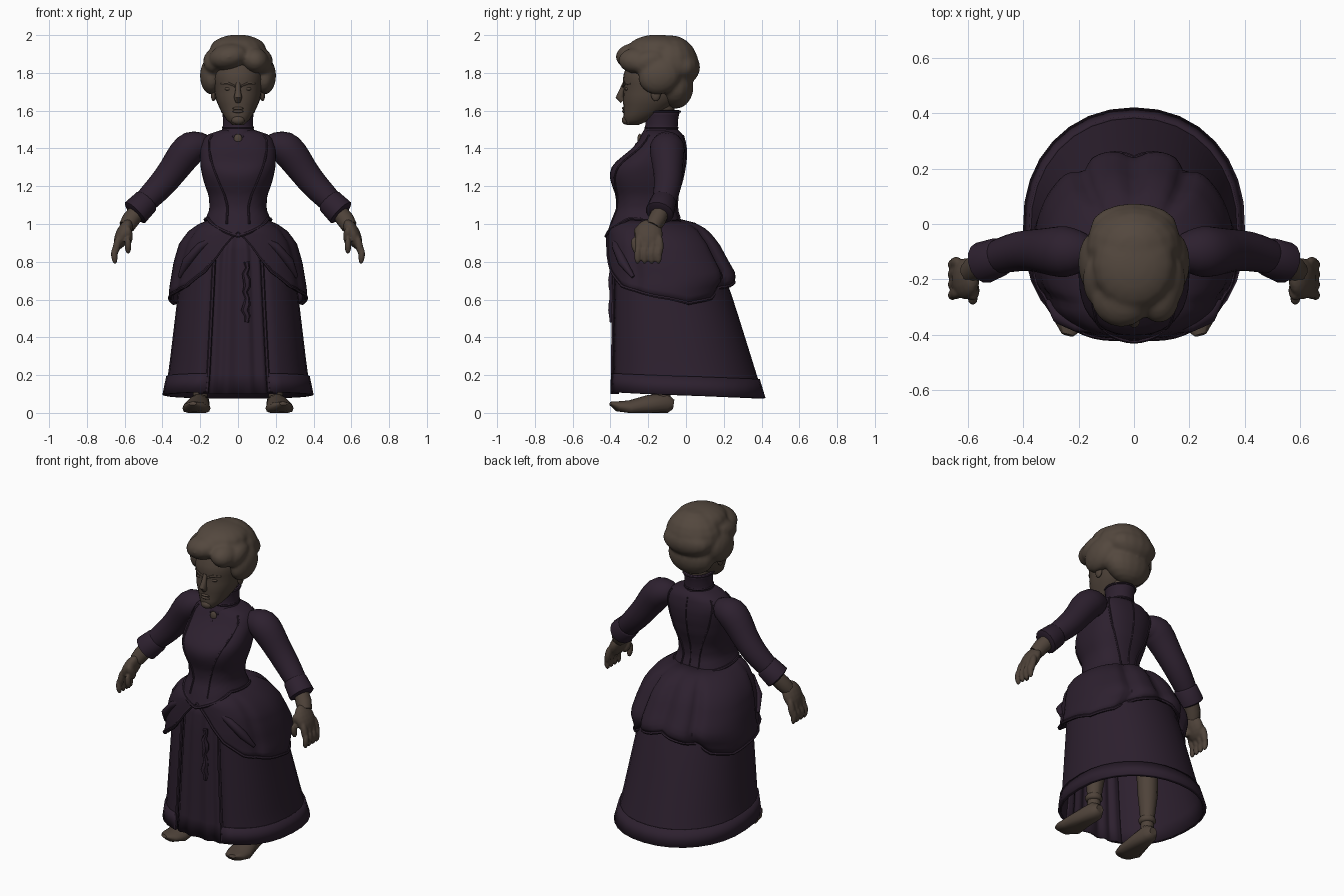
import bpy, bmesh
from math import sin, cos, exp, pi, radians
from mathutils import Matrix, Vector, Euler

cube = bpy.data.objects.get("Cube")
if cube:
    bpy.data.objects.remove(cube, do_unlink=True)


def material(name, rgb):
    m = bpy.data.materials.new(name)
    m.use_nodes = True
    m.diffuse_color = (*rgb, 1)
    m.node_tree.nodes["Principled BSDF"].inputs["Base Color"].default_value = (*rgb, 1)
    return m


DRESS = material("dark_plum", (.026, .0145, .028))
SKIN = material("brown_skin", (.078, .056, .042))
HAIR = material("grey_brown_hair", (.087, .064, .048))
parts = []
SIDES = (("left", 1), ("right", -1))


def finish(bm, name, mat, thickness=0, subdivide=0):
    me = bpy.data.meshes.new(name)
    bm.to_mesh(me)
    bm.free()
    ob = bpy.data.objects.new(name, me)
    bpy.context.collection.objects.link(ob)
    me.materials.append(mat)
    if thickness:
        mod = ob.modifiers.new("thickness", 'SOLIDIFY')
        mod.thickness, mod.offset = thickness, -1
    if subdivide:
        mod = ob.modifiers.new("round", 'SUBSURF')
        mod.levels = mod.render_levels = subdivide
    parts.append(ob)
    return ob


def lookup(table, t):
    """Linear interpolation of the rows of a table by their first column."""
    if t <= table[0][0]:
        return table[0][1:]
    for a, b in zip(table, table[1:]):
        if t <= b[0]:
            f = (t - a[0]) / (b[0] - a[0])
            return [p + (q - p) * f for p, q in zip(a[1:], b[1:])]
    return table[-1][1:]


def surf(table, deg, z, off=0, pf=.8, pb=.95):
    """Point of a squarish body section; deg is counted from the front."""
    rx, yf, yb = lookup(table, z)
    c, s = sin(radians(deg)), -cos(radians(deg))
    p = pf if s < 0 else pb
    mid, half = (yf + yb) / 2, (yb - yf) / 2 + off
    x = (rx + off) * abs(c) ** p * (1 if c > 0 else -1)
    return Vector((x, mid + half * abs(s) ** p * (1 if s > 0 else -1), z))


def sheet(name, fn, nu, nv, mat, thickness=.01, closed=False, cap=False):
    bm = bmesh.new()
    cols = [[bm.verts.new(fn(i / nu, j / nv)) for j in range(nv + 1)]
            for i in range(nu if closed else nu + 1)]
    for i in range(nu):
        a, b = cols[i], cols[(i + 1) % len(cols)]
        for j in range(nv):
            bm.faces.new((a[j], b[j], b[j + 1], a[j + 1]))
    if cap:
        bm.faces.new([c[-1] for c in cols])
        bm.faces.new([c[0] for c in reversed(cols)])
    return finish(bm, name, mat, thickness)


def limb(name, path, mat, sx=1, ref=(0, 1, 0), n=10, subdivide=0):
    """Tapered tube along points (x, y, z, radius[, second radius])."""
    bm = bmesh.new()
    pts = [Vector(p[:3]) for p in path]
    rings = []
    for i, p in enumerate(path):
        t = (pts[min(i + 1, len(pts) - 1)] - pts[max(i - 1, 0)]).normalized()
        side = t.cross(Vector(ref)).normalized()
        up = side.cross(t)
        ring = []
        for k in range(n):
            a = 2 * pi * k / n
            q = pts[i] + side * p[3] * cos(a) + up * p[-1] * sin(a)
            ring.append(bm.verts.new((q.x * sx, q.y, max(q.z, 0))))
        rings.append(ring)
    for a, b in zip(rings, rings[1:]):
        for k in range(n):
            bm.faces.new((a[k], a[(k + 1) % n], b[(k + 1) % n], b[k]))
    bm.faces.new(rings[0])
    bm.faces.new(rings[-1])
    bmesh.ops.recalc_face_normals(bm, faces=bm.faces)
    return finish(bm, name, mat, 0, subdivide)


def add_ball(bm, loc, size, rot=(0, 0, 0), sx=1):
    m = (Matrix.Scale(sx, 4, (1, 0, 0)) @ Matrix.Translation(loc)
         @ Euler(rot).to_matrix().to_4x4() @ Matrix.Diagonal((*size, 1)))
    bmesh.ops.create_uvsphere(bm, u_segments=16, v_segments=10, radius=1, matrix=m)


def blob(name, loc, size, mat, rot=(0, 0, 0), sx=1):
    bm = bmesh.new()
    add_ball(bm, loc, size, rot, sx)
    bmesh.ops.recalc_face_normals(bm, faces=bm.faces)
    return finish(bm, name, mat)


def blend(name, balls, mat, voxel, passes):
    """Fuse several balls into one soft mass."""
    bm = bmesh.new()
    for ball in balls:
        add_ball(bm, *ball)
    bmesh.ops.recalc_face_normals(bm, faces=bm.faces)
    ob = finish(bm, name, mat)
    mod = ob.modifiers.new("fuse", 'REMESH')
    mod.mode, mod.voxel_size, mod.use_smooth_shade = 'VOXEL', voxel, True
    mod = ob.modifiers.new("soften", 'SMOOTH')
    mod.factor, mod.iterations = .5, passes


def piping(name, points, r, mat=DRESS, ref=(0, 0, 1)):
    return limb(name, [(*p, r) for p in points], mat, ref=ref, n=6)


# Long skirt, open at the front over a pleated panel, with a hem band
SKIRT = [(.08, .395, -.412, .412), (.2, .37, -.408, .375), (.6, .322, -.4, .25),
         (.85, .295, -.39, .16), (1, .16, -.36, -.02)]
GAP = 20


def around(u):
    return GAP + u * (360 - 2 * GAP)


def skirt_hem(d):
    return .095 + .016 * cos(radians(d))


def skirt_fn(u, v):
    z0 = skirt_hem(around(u))
    return surf(SKIRT, around(u), z0 + (1 - z0) * v)


def band_fn(u, v):
    return surf(SKIRT, around(u), skirt_hem(around(u)) + .1 * v, .009)


def panel_fn(u, v):
    return surf(SKIRT, -28 + 56 * u, .1 + .87 * v, -.016 + .007 * cos(10 * pi * u))


sheet("skirt", skirt_fn, 28, 10, DRESS, .012)
sheet("skirt_hem_band", band_fn, 28, 1, DRESS, .014)
sheet("pleated_front_panel", panel_fn, 30, 8, DRESS)
for side, sx in SIDES:
    piping(side + "_skirt_edge", [surf(SKIRT, sx * GAP, .11 + .08 * i) for i in range(10)],
           .01, ref=(0, 1, 0))
ruffle = [(.045 + .008 * sin(2.2 * i), -.393, .48 + .032 * i, .012 + .01 * sin(i * .7) ** 2)
          for i in range(11)]
limb("front_ruffle", ruffle, DRESS, n=6)

# Draped overskirt with a swooping edge, gathered into soft lobes at the back
DRAPE = [(.55, .352, -.4, .2), (.65, .36, -.41, .225), (.7, .352, -.413, .265),
         (.74, .345, -.415, .265), (.8, .335, -.415, .23), (.9, .305, -.41, .175),
         (.97, .25, -.405, .115), (1.02, .17, -.37, .02), (1.035, .12, -.33, -.07)]
DRAPE_HEM = [(0, .96), (8, .9), (15, .83), (25, .75), (45, .67), (80, .62),
             (110, .58), (135, .605), (148, .66), (162, .675), (180, .71)]


def drape_low(d):
    return lookup(DRAPE_HEM, min(d, 360 - d))[0]


def drape_point(d, z):
    e = min(d, 360 - d)
    crease = exp(-((e - 180) / 7) ** 2) + exp(-((e - 147) / 6) ** 2)
    fold = exp(-((e - 62) / 6) ** 2) * .4
    return surf(DRAPE, d, z, .006 - .032 * (crease + fold) * min(1, (1.035 - z) / .1))


def drape_fn(u, v):
    z0 = drape_low(360 * u)
    return drape_point(360 * u, z0 + (1.035 - z0) * v)


sheet("draped_overskirt", drape_fn, 90, 12, DRESS, .02, closed=True)
piping("overskirt_edge", [drape_point(5 * i, drape_low(5 * i)) for i in range(73)], .009)
for side, sx in SIDES:
    limb(side + "_drape_fold", [(.1, -.385, .94, .008), (.2, -.37, .88, .022),
                                (.27, -.335, .8, .026), (.31, -.28, .72, .01)], DRESS, sx)

# Fitted bodice with pointed waist, seams and collar
BODICE = [(.93, .19, -.425, 0), (1.02, .175, -.395, -.03), (1.08, .15, -.37, -.05),
          (1.15, .155, -.372, -.045), (1.21, .177, -.394, -.028), (1.25, .188, -.404, -.015),
          (1.29, .196, -.4, -.01), (1.32, .2, -.382, -.003), (1.36, .2, -.335, 0),
          (1.4, .2, -.285, 0), (1.45, .185, -.245, -.01), (1.48, .15, -.23, -.02),
          (1.5, .08, -.21, -.045)]
POINT = [(0, .935), (40, .99), (65, 1.03), (180, 1)]
SEAM = [(.97, 15), (1.1, 18), (1.3, 38), (1.47, 54)]


def body(d, z, off=0):
    return surf(BODICE, d, z, off, .85, .85)


def bodice_low(d):
    return lookup(POINT, min(d, 360 - d))[0]


def bodice_fn(u, v):
    z0 = bodice_low(360 * u)
    return body(360 * u, z0 + (1.5 - z0) * v)


sheet("bodice", bodice_fn, 40, 20, DRESS, 0, closed=True, cap=True)
piping("bodice_waist_trim", [body(6 * i, bodice_low(6 * i)) for i in range(61)], .009)
for side, sx in SIDES:
    for place, flip in (("front", 0), ("back", 180)):
        line = []
        for i in range(18):
            z = 1 + .47 * i / 17
            line.append(body(sx * abs(flip - lookup(SEAM, z)[0]), z, .001))
        piping(f"{side}_{place}_seam", line, .006, ref=(0, 1, 0))
piping("bodice_centre_back_seam", [body(180, 1.03 + .04 * i, .002) for i in range(12)], .004,
       ref=(1, 0, 0))

COLLAR = [(1.46, .105, -.245, -.03), (1.51, .08, -.215, -.045), (1.57, .08, -.215, -.04),
          (1.6, .086, -.222, -.03)]
sheet("high_collar", lambda u, v: surf(COLLAR, 360 * u, 1.46 + .14 * v, 0, 1, 1),
      24, 6, DRESS, .012, closed=True)
for i, z in enumerate((1.51, 1.595)):
    piping(f"collar_trim_{i}", [surf(COLLAR, 15 * k, z, 0, 1, 1) for k in range(25)], .006)
blob("brooch", (0, -.245, 1.45), (.022, .012, .028), SKIN)
blob("brooch_drop", (0, -.262, 1.415), (.01, .008, .015), DRESS)

# Sleeves, cuffs and hands
for side, sx in SIDES:
    limb(side + "_sleeve", [(.15, -.1, 1.4, .06), (.19, -.1, 1.415, .078), (.245, -.1, 1.41, .1),
                            (.29, -.1, 1.365, .093), (.345, -.095, 1.28, .08),
                            (.41, -.095, 1.2, .076), (.48, -.115, 1.13, .067),
                            (.53, -.13, 1.08, .06)], DRESS, sx, n=12, subdivide=1)
    limb(side + "_cuff", [(.478, -.115, 1.127, .062), (.485, -.118, 1.12, .07),
                          (.545, -.14, 1.06, .076), (.55, -.142, 1.055, .06)], DRESS, sx, n=14)
    limb(side + "_wrist", [(.53, -.13, 1.07, .045), (.57, -.155, 1.02, .047),
                           (.59, -.175, .985, .042)], SKIN, sx)
    hand = [((.608, -.198, .945), (.04, .075, .085), (0, -.42, 0), sx)]
    for y in (-.25, -.213, -.176, -.14):
        hand += [((.642, y, .885), (.02, .022, .06), (0, -.2, 0), sx),
                 ((.655, y - .006, .832), (.017, .019, .045), (0, .1, 0), sx)]
    hand += [((.582, -.24, .935), (.025, .028, .055), (.5, 0, 0), sx),
             ((.582, -.27, .885), (.018, .02, .045), (.2, 0, 0), sx)]
    blend(side + "_hand", hand, SKIN, .007, 2)

# Legs and feet
for side, sx in SIDES:
    limb(side + "_leg", [(.2, -.12, .05, .04), (.2, -.12, .12, .038), (.195, -.11, .3, .058),
                         (.18, -.1, .62, .07)], SKIN, sx)
    limb(side + "_ankle_cuff", [(.2, -.12, .12, .04), (.2, -.12, .13, .05),
                                (.2, -.12, .15, .05), (.2, -.12, .16, .04)], SKIN, sx)
    limb(side + "_foot", [(.2, -.065, .045, .025, .025), (.2, -.1, .05, .05, .056),
                          (.21, -.2, .04, .06, .055), (.22, -.3, .025, .075, .042),
                          (.23, -.36, .035, .06, .028), (.24, -.4, .05, .022, .01)],
         SKIN, sx, ref=(0, 0, 1), n=14)

# Head and face
HEAD = [(1.525, .03, -.315, -.25), (1.55, .06, -.332, -.19), (1.6, .092, -.33, -.1),
        (1.66, .118, -.334, -.03), (1.72, .128, -.33, 0), (1.78, .135, -.335, .01),
        (1.85, .12, -.31, .01)]
sheet("head", lambda u, v: surf(HEAD, 360 * u, 1.525 + .325 * v, 0, .9, .9),
      24, 12, SKIN, 0, closed=True, cap=True)
limb("neck", [(0, -.12, 1.48, .07), (0, -.13, 1.65, .07)], SKIN)
limb("nose", [(0, -.325, 1.745, .012), (0, -.342, 1.7, .015), (0, -.352, 1.672, .022),
              (0, -.335, 1.65, .016)], SKIN)
blob("chin", (0, -.318, 1.55), (.035, .022, .024), SKIN)
for name, z in (("upper_lip", 1.612), ("lower_lip", 1.596)):
    blob(name, (0, -.328, z), (.03, .011, .008), SKIN)
for side, sx in SIDES:
    blob(side + "_eye", (.05, -.312, 1.715), (.022, .012, .009), SKIN, sx=sx)
    blob(side + "_ear", (.13, -.16, 1.69), (.014, .026, .04), SKIN, sx=sx)
    limb(side + "_eyebrow", [(.015, -.333, 1.728, .006), (.05, -.324, 1.743, .009),
                             (.09, -.295, 1.742, .004)], SKIN, sx, n=6, ref=(0, 0, 1))

# Piled-up hair with two uneven front rolls
hair = [((0, -.085, 1.845), (.175, .152, .155)), ((0, -.15, 1.927), (.15, .16, .076)),
        ((0, -.055, 1.725), (.15, .095, .115)), ((0, -.01, 1.83), (.158, .085, .088)),
        ((-.045, -.265, 1.885), (.112, .108, .072), (0, -.2, 0)),
        ((.09, -.26, 1.865), (.075, .098, .068), (0, .4, 0))]
for side, sx in SIDES:
    hair += [((.14, -.14, 1.785), (.062, .115, .098), (.35, 0, 0), sx),
             ((.13, -.2, 1.86), (.055, .1, .06), (.3, 0, 0), sx)]
blend("piled_hair", hair, HAIR, .012, 3)

# Smooth shading that keeps sharp edges
bpy.ops.object.select_all(action='DESELECT')
for ob in parts:
    ob.select_set(True)
bpy.context.view_layer.objects.active = parts[0]
bpy.ops.object.shade_smooth_by_angle(angle=radians(50))
